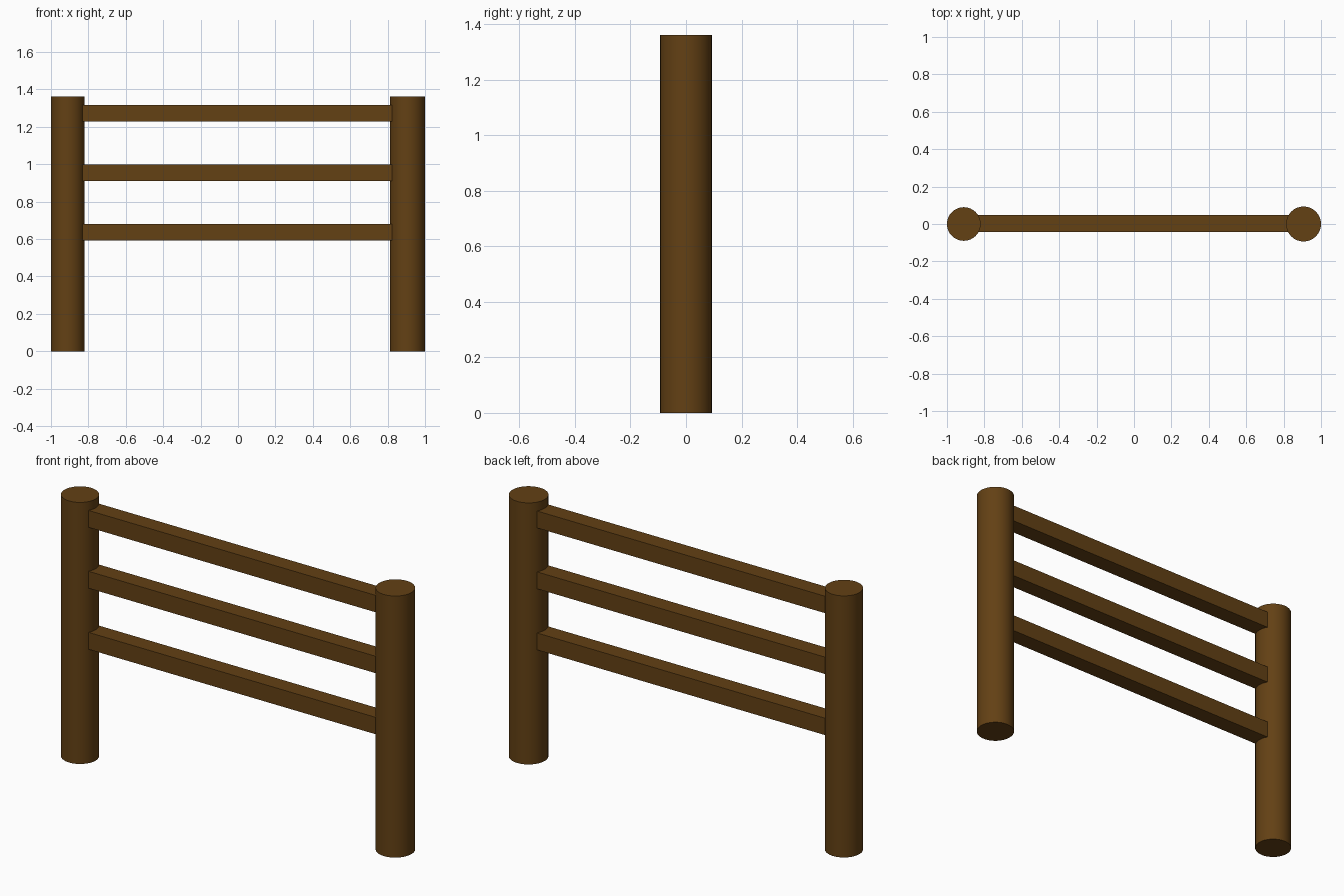
import bpy
from math import radians

if "Cube" in bpy.data.objects:
    bpy.data.objects.remove(bpy.data.objects["Cube"])

wood = bpy.data.materials.new("brown_wood")
wood.diffuse_color = (0.125, 0.052, 0.007, 1)
wood.use_nodes = True
wood.node_tree.nodes["Principled BSDF"].inputs["Base Color"].default_value = wood.diffuse_color

HEIGHT = 1.362


def finish(name):
    obj = bpy.context.object
    obj.name = name
    obj.data.materials.append(wood)
    return obj


def post(name, x, radius):
    bpy.ops.mesh.primitive_cylinder_add(vertices=32, radius=radius, depth=HEIGHT,
                                        location=(x, 0, HEIGHT / 2))
    finish(name)
    bpy.ops.object.shade_smooth_by_angle(angle=radians(40))


def rail(name, z):
    x0, x1 = -0.842, 0.835
    bpy.ops.mesh.primitive_cube_add(size=1, location=((x0 + x1) / 2, 0.002, z))
    obj = finish(name)
    obj.scale = (x1 - x0, 0.09, 0.088)
    bpy.ops.object.transform_apply(location=False, rotation=False, scale=True)


# Round upright posts
post("left_post", -0.91, 0.09)
post("right_post", 0.9065, 0.0935)

# Square cross rails, ends let into the posts
for label, z in (("lower", 0.637), ("middle", 0.955), ("upper", 1.272)):
    rail(label + "_rail", z)
